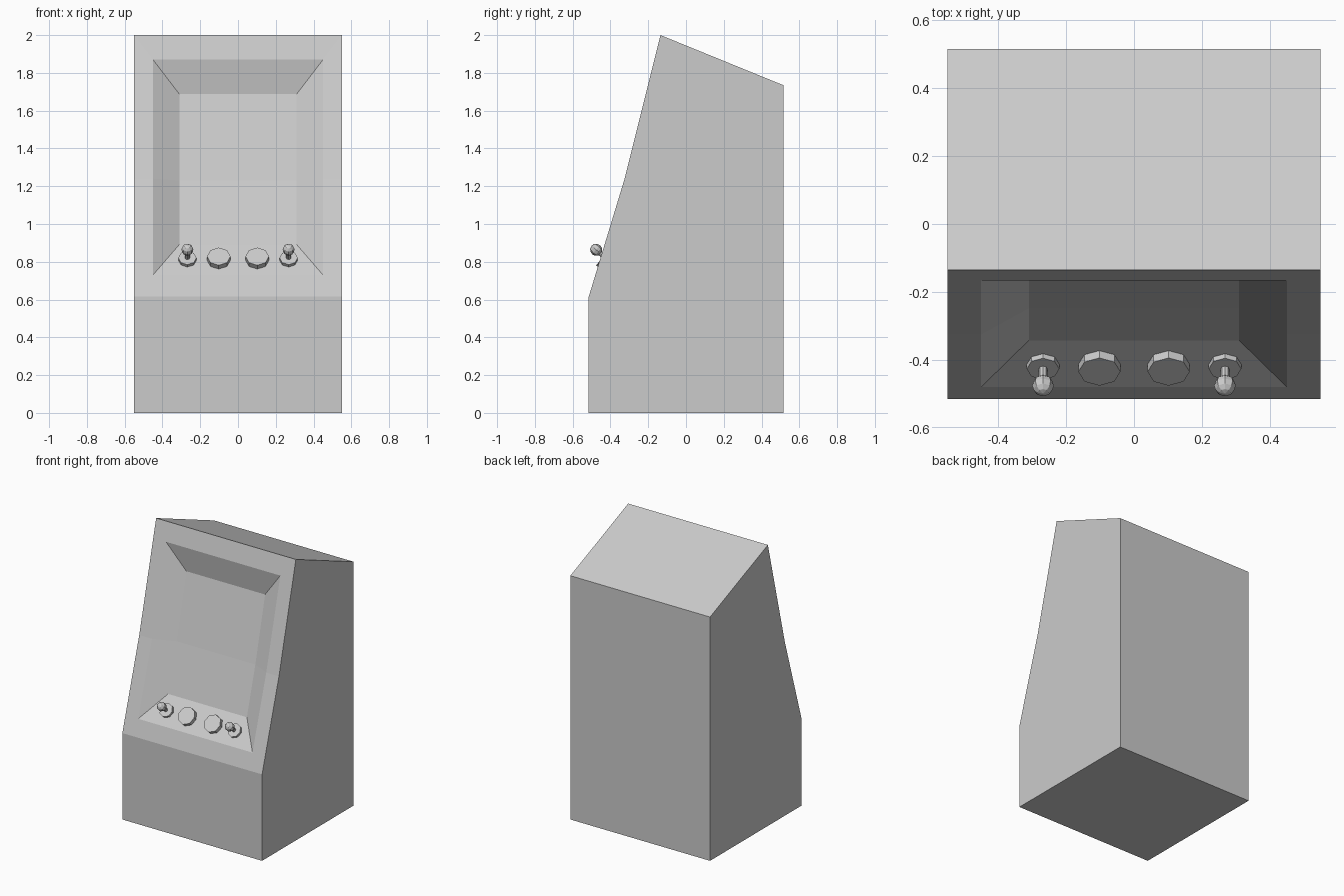
import bpy, bmesh
from mathutils import Vector, Matrix

if "Cube" in bpy.data.objects:
    bpy.data.objects.remove(bpy.data.objects["Cube"])


def add_object(name, bm):
    bmesh.ops.recalc_face_normals(bm, faces=bm.faces)
    mesh = bpy.data.meshes.new(name)
    bm.to_mesh(mesh)
    bm.free()
    obj = bpy.data.objects.new(name, mesh)
    bpy.context.collection.objects.link(obj)
    return obj


# Cabinet: front outline, recess opening and recess back as nested rings
bm = bmesh.new()


def ring(half_width, pts):
    left = [bm.verts.new((-half_width, y, z)) for y, z in pts]
    right = [bm.verts.new((half_width, y, z)) for y, z in pts]
    return left, right


rings = [
    ring(0.55, [(-0.515, 0.615), (-0.325, 1.24), (-0.135, 2.0)]),
    ring(0.45, [(-0.48, 0.73), (-0.325, 1.24), (-0.167, 1.87)]),
    ring(0.31, [(-0.343, 0.892), (-0.248, 1.23), (-0.138, 1.687)]),
]
for outer, inner in zip(rings, rings[1:]):
    o = outer[0] + outer[1][::-1]
    i = inner[0] + inner[1][::-1]
    for k in range(6):
        n = (k + 1) % 6
        bm.faces.new((o[k], o[n], i[n], i[k]))
left, right = rings[-1]
for k in range(2):
    bm.faces.new((left[k], left[k + 1], right[k + 1], right[k]))

# Cabinet: top, back, bottom, lower front and sides
rest_l, rest_r = ring(0.55, [(0.515, 1.735), (0.515, 0), (-0.515, 0)])
left = [rings[0][0][2]] + rest_l + [rings[0][0][0]]
right = [rings[0][1][2]] + rest_r + [rings[0][1][0]]
for k in range(4):
    bm.faces.new((left[k], left[k + 1], right[k + 1], right[k]))
bm.faces.new(left + [rings[0][0][1]])
bm.faces.new(right + [rings[0][1][1]])
add_object("cabinet", bm)

# Controls sit on the sloping ledge at the bottom of the recess
normal = Vector((0, -0.753, 0.658)).normalized()
tilt = normal.to_track_quat('Z', 'Y').to_matrix().to_4x4()


def ledge_matrix(x, height):
    return Matrix.Translation(Vector((x, -0.412, 0.808)) + normal * height) @ tilt


def disc(bm, x, radius, bottom, top):
    bmesh.ops.create_cone(bm, cap_ends=True, segments=8, radius1=radius, radius2=radius,
                          depth=top - bottom, matrix=ledge_matrix(x, (bottom + top) / 2))


for side, s in (("left", -1), ("right", 1)):
    bm = bmesh.new()
    disc(bm, s * 0.102, 0.062, -0.01, 0.031)
    add_object(side + "_button", bm)

    bm = bmesh.new()
    disc(bm, s * 0.268, 0.048, -0.01, 0.02)
    add_object(side + "_joystick_base", bm)

    bm = bmesh.new()
    disc(bm, s * 0.268, 0.013, 0.01, 0.075)
    add_object(side + "_joystick_shaft", bm)

    bm = bmesh.new()
    bmesh.ops.create_uvsphere(bm, u_segments=8, v_segments=6, radius=0.032,
                              matrix=ledge_matrix(s * 0.268, 0.085))
    add_object(side + "_joystick_ball", bm)
